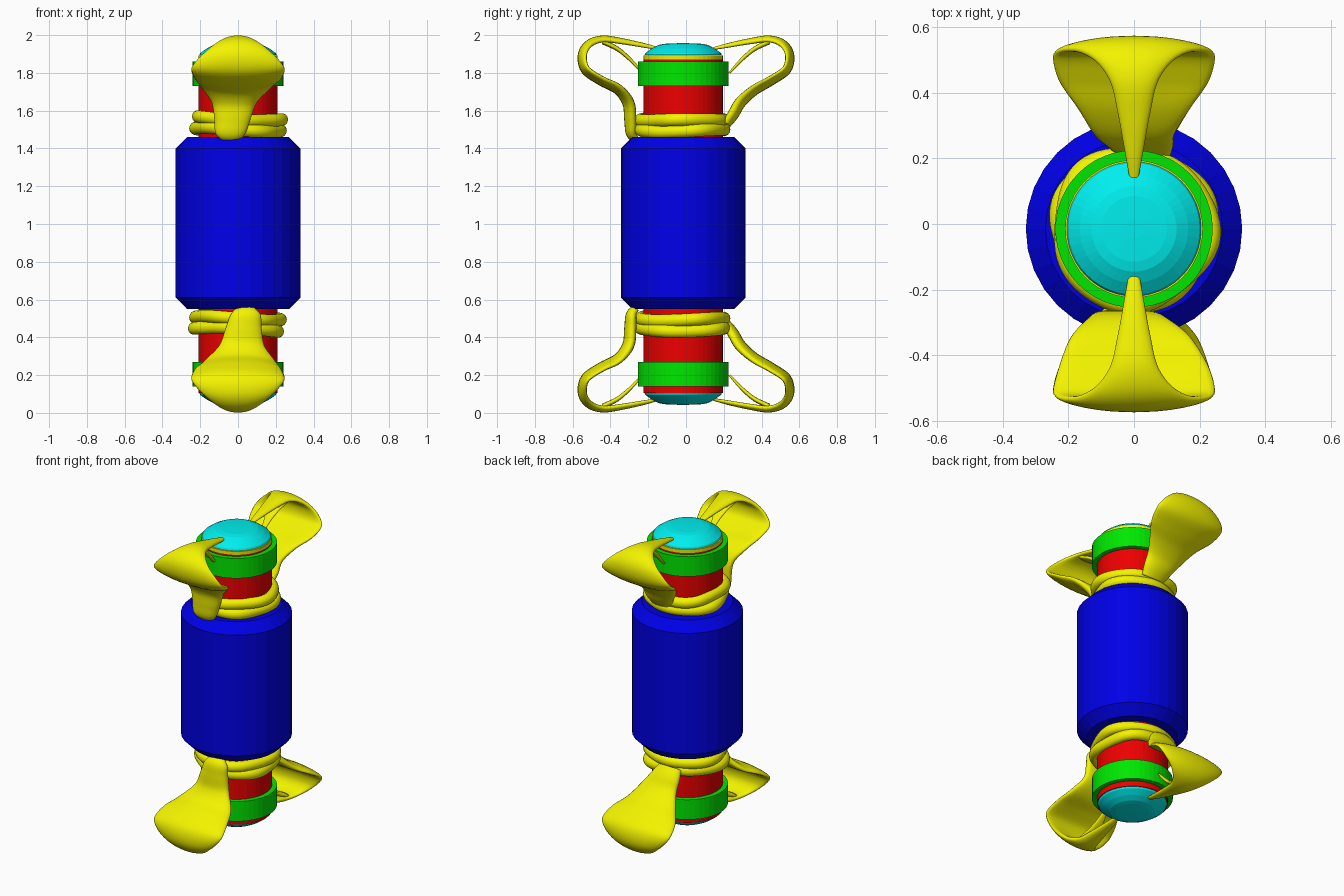
import bpy, bmesh, math
from mathutils import Vector

if "Cube" in bpy.data.objects:
    bpy.data.objects.remove(bpy.data.objects["Cube"])

CY = -0.015  # body axis offset in y


def material(name, rgb):
    m = bpy.data.materials.new(name)
    m.diffuse_color = (*rgb, 1)
    m.use_nodes = True
    m.node_tree.nodes["Principled BSDF"].inputs["Base Color"].default_value = m.diffuse_color
    return m


BLUE = material("blue", (0.0, 0.0, 0.8))
RED = material("red", (0.85, 0.0, 0.0))
GREEN = material("green", (0.0, 0.8, 0.0))
CYAN = material("cyan", (0.0, 0.85, 0.85))
YELLOW = material("yellow", (0.9, 0.9, 0.0))


def finish(name, bm, mat, smooth=False):
    bmesh.ops.recalc_face_normals(bm, faces=bm.faces[:])
    me = bpy.data.meshes.new(name)
    bm.to_mesh(me)
    bm.free()
    for p in me.polygons:
        p.use_smooth = smooth
    me.materials.append(mat)
    ob = bpy.data.objects.new(name, me)
    bpy.context.collection.objects.link(ob)
    return ob


def skin(bm, rings, closed=False):
    # bridge successive rings of points; cap the ends unless closed
    vs = [[bm.verts.new(p) for p in r] for r in rings]
    n = len(vs[0])
    pairs = list(zip(vs, vs[1:])) + ([(vs[-1], vs[0])] if closed else [])
    for a, b in pairs:
        for i in range(n):
            j = (i + 1) % n
            bm.faces.new((a[i], a[j], b[j], b[i]))
    if not closed:
        bm.faces.new(vs[0])
        bm.faces.new(vs[-1])


def lathe(name, profile, mat, sides=32):
    bm = bmesh.new()
    skin(bm, [[(r * math.cos(2 * math.pi * i / sides),
                CY + r * math.sin(2 * math.pi * i / sides), z)
               for i in range(sides)] for r, z in profile])
    return finish(name, bm, mat)


def spline(pts, steps=6):
    # Catmull-Rom through tuples of any length
    P = [Vector(p) for p in pts]
    P = [2 * P[0] - P[1]] + P + [2 * P[-1] - P[-2]]
    out = []
    for k in range(1, len(P) - 2):
        a, b, c, d = P[k - 1:k + 3]
        for s in range(steps):
            t = s / steps
            out.append(0.5 * (2 * b + (c - a) * t + (2 * a - 5 * b + 4 * c - d) * t * t
                              + (3 * b - a - 3 * c + d) * t ** 3))
    return out + [P[-2]]


def place(p, flip):
    # lower end is the upper end turned half round the y axis
    return (-p[0], p[1], 2 - p[2]) if flip else p


def ribbon(bm, path, side, flip, bow=0.02, n=28):
    # path rows: y, z, half width, half thickness, x shift
    pts = spline([Vector(p) for p in path])
    rings = []
    for i, q in enumerate(pts):
        d = pts[min(i + 1, len(pts) - 1)] - pts[max(i - 1, 0)]
        l = math.hypot(d[0], d[1])
        ny, nz = d[1] / l, -d[0] / l       # points into the loop
        ring = []
        for k in range(n):
            a = 2 * math.pi * k / n
            c, s = math.cos(a), math.sin(a)
            u = math.copysign(abs(c) ** 0.8, c)
            h = q[3] * math.copysign(abs(s) ** 0.8, s) + bow * u * u * min(1, q[2] / 0.2)
            ring.append(place((q[4] + q[2] * u, side * (q[0] + ny * h), q[1] + nz * h), flip))
        rings.append(ring)
    skin(bm, rings)


# Body, core, collars and end caps
lathe("body", [(0.27, 0.55), (0.33, 0.61), (0.33, 1.40), (0.27, 1.46)], BLUE)
lathe("core", [(0.21, 0.105), (0.21, 1.87)], RED, 48)
lathe("top_washer", [(0.21, 1.87), (0.21, 1.892)], YELLOW, 48)
cap = [(0.205, 0.106), (0.20, 0.095), (0.165, 0.07), (0.13, 0.052), (0.10, 0.046), (0.03, 0.043)]
for flip, label in ((False, "top"), (True, "bottom")):
    z = (lambda v: v) if flip else (lambda v: 2 - v)
    lathe(label + "_collar", [(0.215, z(0.14)), (0.24, z(0.14)), (0.24, z(0.27)), (0.215, z(0.27))],
          GREEN, 48)
    lathe(label + "_cap", cap if flip else [(r, 2 - v) for r, v in cap], CYAN, 48)

# Bow loops: shared outer arch, separate tails at back and front
arch = [(0.13, 1.925, 0.012, 0.006, 0), (0.22, 1.945, 0.028, 0.012, 0),
        (0.34, 1.968, 0.05, 0.016, 0), (0.44, 1.980, 0.075, 0.018, 0),
        (0.515, 1.955, 0.13, 0.02, 0), (0.552, 1.895, 0.195, 0.021, 0),
        (0.535, 1.815, 0.245, 0.022, 0), (0.45, 1.755, 0.23, 0.023, 0)]
back_tail = [(0.36, 1.705, 0.17, 0.026, 0), (0.29, 1.645, 0.125, 0.03, 0.0),
             (0.25, 1.58, 0.10, 0.03, 0.02), (0.215, 1.53, 0.08, 0.025, 0.03)]
front_tail = [(0.36, 1.71, 0.185, 0.026, -0.01), (0.305, 1.64, 0.12, 0.032, -0.02),
              (0.295, 1.55, 0.095, 0.032, -0.03), (0.29, 1.48, 0.08, 0.028, -0.04),
              (0.265, 1.445, 0.05, 0.018, -0.04)]
# Lower prong under each arch, reaching the collar
prong = [(0.23, 1.80, 0.008, 0.005, 0), (0.29, 1.865, 0.02, 0.009, 0),
         (0.36, 1.925, 0.04, 0.012, 0), (0.44, 1.965, 0.06, 0.014, 0)]

for flip, label in ((False, "top"), (True, "bottom")):
    for side, tail, where in ((1, back_tail, "back"), (-1, front_tail, "front")):
        bm = bmesh.new()
        ribbon(bm, arch + tail, side, flip)
        ribbon(bm, prong, side, flip, bow=0)
        finish(f"{label}_{where}_bow_loop", bm, YELLOW, True)

    # Two slightly uneven wraps round the neck
    bm = bmesh.new()
    for zc, ph in ((1.50, 0.0), (1.555, 1.3)):
        rings = []
        for i in range(72):
            a = 2 * math.pi * i / 72
            r = 0.222 + 0.009 * math.sin(3 * a + ph) + 0.005 * math.sin(5 * a + 2 * ph)
            zz = zc + 0.006 * math.sin(2 * a + ph) - 0.008 * math.cos(a)
            ring = []
            for k in range(14):
                b = 2 * math.pi * k / 14
                rr = r + 0.032 * math.cos(b)
                ring.append(place((rr * math.cos(a), CY + rr * math.sin(a),
                                   zz + 0.034 * math.sin(b)), flip))
            rings.append(ring)
        skin(bm, rings, closed=True)
    finish(label + "_neck_wrap", bm, YELLOW, True)
